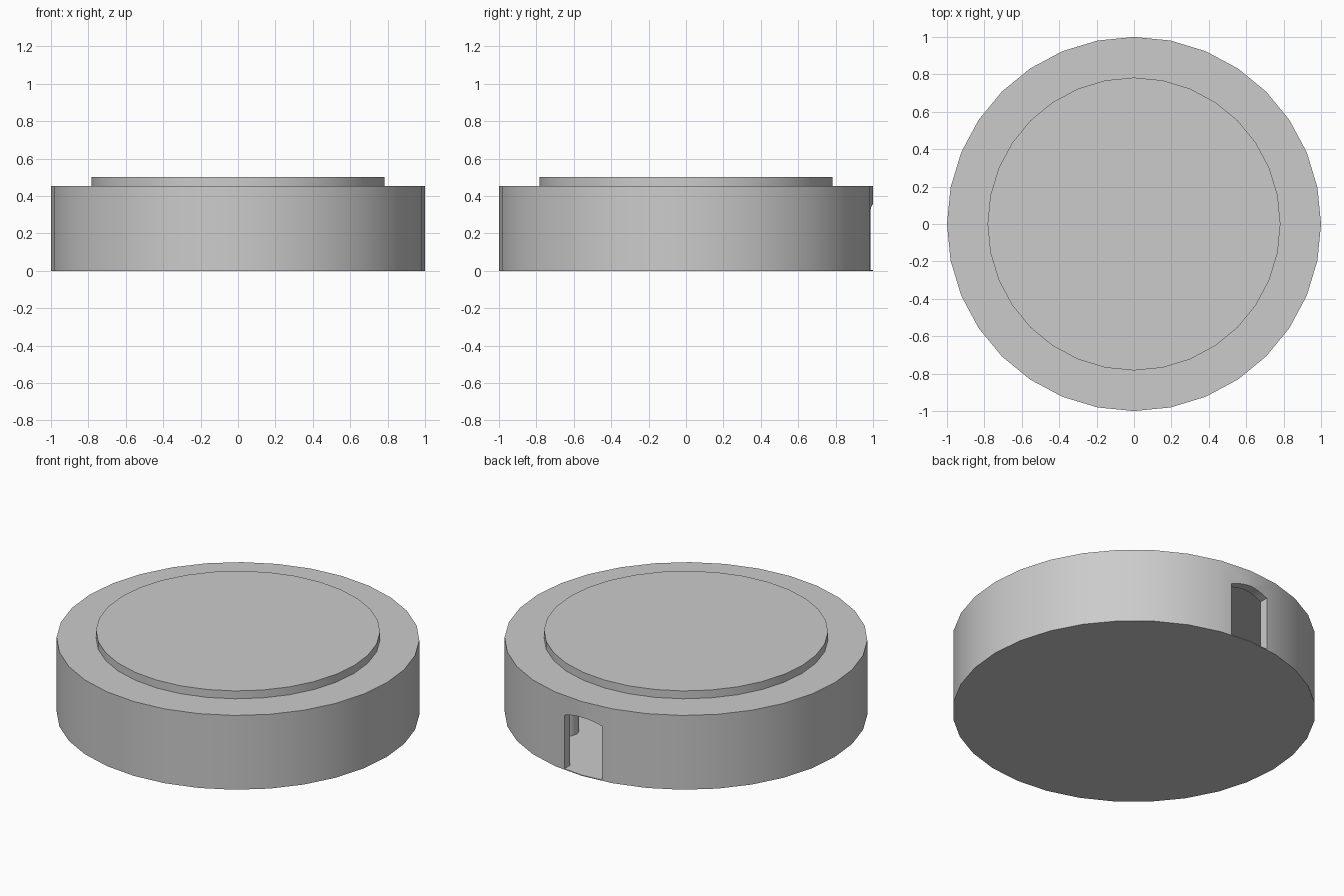
import bpy, bmesh, math

if "Cube" in bpy.data.objects:
    bpy.data.objects.remove(bpy.data.objects["Cube"])

SIDES = 32


def cylinder(name, radius, z0, z1, x=0, y=0, sides=SIDES):
    bpy.ops.mesh.primitive_cylinder_add(vertices=sides, radius=radius, depth=z1 - z0,
                                        location=(x, y, (z0 + z1) / 2))
    ob = bpy.context.object
    ob.name = name
    return ob


def prism(name, outline, y0, y1):
    """Extrude an x-z outline along y."""
    bm = bmesh.new()
    face = bm.faces.new([bm.verts.new((x, y0, z)) for x, z in outline])
    ext = bmesh.ops.extrude_face_region(bm, geom=[face])["geom"]
    bmesh.ops.translate(bm, vec=(0, y1 - y0, 0),
                        verts=[v for v in ext if isinstance(v, bmesh.types.BMVert)])
    bmesh.ops.recalc_face_normals(bm, faces=bm.faces[:])
    mesh = bpy.data.meshes.new(name)
    bm.to_mesh(mesh)
    bm.free()
    ob = bpy.data.objects.new(name, mesh)
    bpy.context.collection.objects.link(ob)
    return ob


def cut(target, cutter):
    cutter.hide_render = True
    mod = target.modifiers.new("cut", 'BOOLEAN')
    mod.operation = 'DIFFERENCE'
    mod.solver = 'EXACT'
    mod.object = cutter
    bpy.ops.object.select_all(action='DESELECT')
    bpy.context.view_layer.objects.active = target
    target.select_set(True)
    bpy.ops.object.modifier_apply(modifier=mod.name)
    bpy.data.objects.remove(cutter)


def smooth(ob):
    bpy.ops.object.select_all(action='DESELECT')
    bpy.context.view_layer.objects.active = ob
    ob.select_set(True)
    bpy.ops.object.shade_smooth_by_angle(angle=math.radians(30))


# Hollow round housing with a thin wall and floor
housing = cylinder("housing", 1.0, 0, 0.452)
cut(housing, cylinder("cavity_cutter", 0.947, 0.005, 0.40))

# Cable opening at the back, with a slightly arched top
HALF, SIDE_Z, RISE = 0.127, 0.33, 0.025
arch = [(-HALF, 0.005), (HALF, 0.005)]
for i in range(9):
    t = 1 - i / 4
    arch.append((HALF * t, SIDE_Z + RISE * (1 - t * t)))
cut(housing, prism("cable_opening_cutter", arch, 0.8, 1.2))
smooth(housing)

# Raised disc on top
smooth(cylinder("top_disc", 0.783, 0.45, 0.50))

# Short standoffs inside the housing
for sx in (-1, 1):
    for sy in (-1, 1):
        smooth(cylinder("standoff", 0.07, 0.004, 0.25, sx * 0.40, sy * 0.58, 12))
